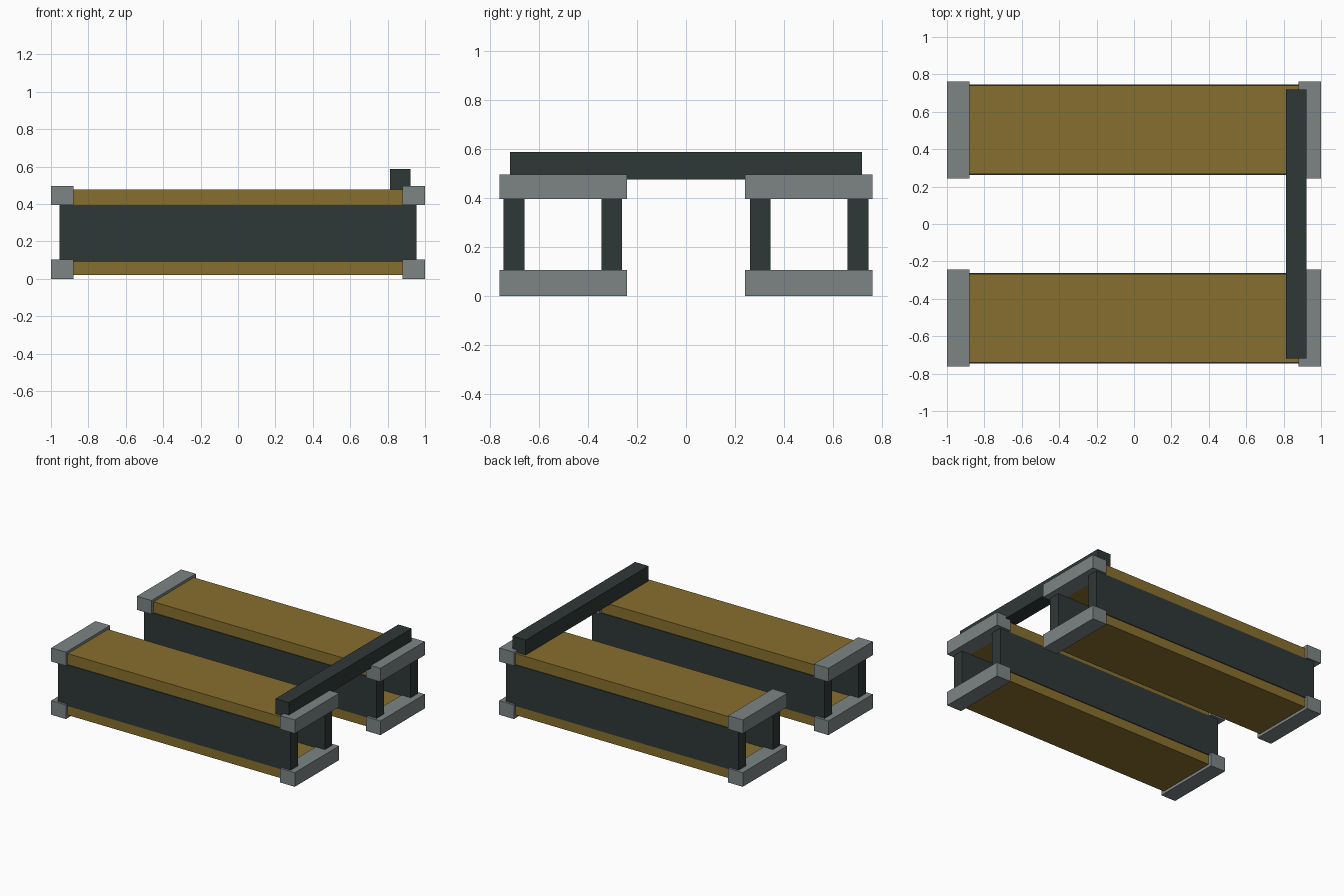
import bpy

if "Cube" in bpy.data.objects:
    bpy.data.objects.remove(bpy.data.objects["Cube"])


def material(name, srgb):
    m = bpy.data.materials.new(name)
    m.diffuse_color = [((c / 255 + 0.055) / 1.055) ** 2.4 for c in srgb] + [1.0]
    m.use_nodes = True
    m.node_tree.nodes["Principled BSDF"].inputs["Base Color"].default_value = m.diffuse_color
    return m


brown = material("ochre brown", (135, 111, 46))
grey = material("steel grey", (125, 133, 133))
dark = material("dark slate", (47, 56, 55))


def box(name, x, y, z, mat):
    """Box from (min, max) ranges on each axis."""
    bpy.ops.mesh.primitive_cube_add(size=1, location=[sum(r) / 2 for r in (x, y, z)])
    ob = bpy.context.object
    ob.name = name
    ob.scale = [r[1] - r[0] for r in (x, y, z)]
    bpy.ops.object.transform_apply(location=False, rotation=False, scale=True)
    ob.data.materials.append(mat)


def side(s, lo, hi):
    return tuple(sorted((s * lo, s * hi)))


for s, label in ((-1, "front"), (1, "back")):
    # Horizontal planks of each box girder
    for level, z in (("lower", (0.021, 0.1)), ("upper", (0.396, 0.477))):
        box(f"{label}_{level}_plank", (-0.9, 0.9), side(s, 0.267, 0.74), z, brown)
    # Upright walls
    for part, y in (("inner", (0.261, 0.346)), ("outer", (0.661, 0.746))):
        box(f"{label}_{part}_wall", (-0.955, 0.955), side(s, *y), (0.091, 0.396), dark)
    # End caps across the planks
    for e, end in ((-1, "left"), (1, "right")):
        for level, z in (("lower", (0, 0.105)), ("upper", (0.395, 0.496))):
            box(f"{label}_{end}_{level}_cap", side(e, 0.88, 1.0), side(s, 0.242, 0.762), z, grey)

# Cross beam joining both girders
box("cross_beam", (0.812, 0.922), (-0.72, 0.72), (0.476, 0.588), dark)
